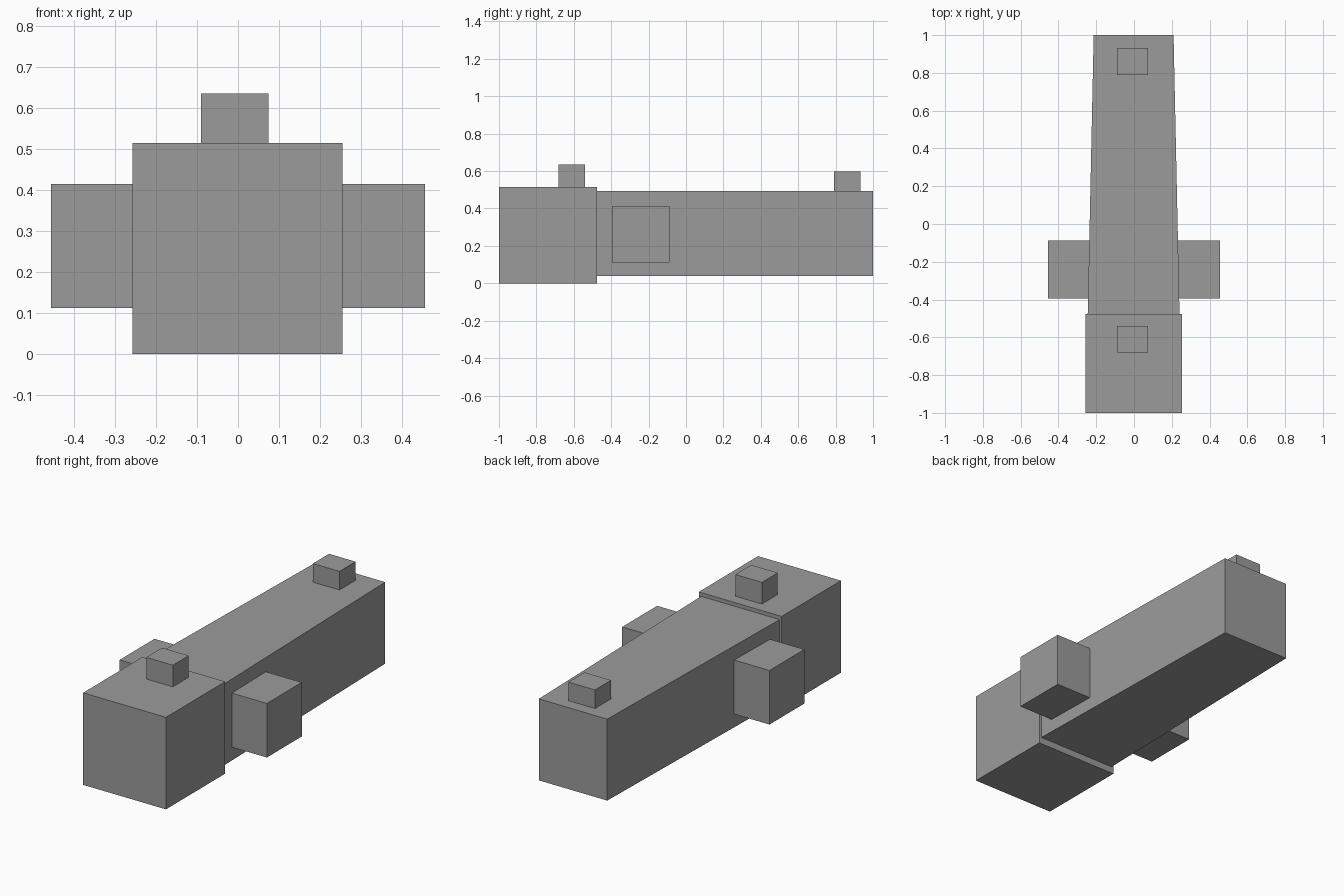
import bpy
import bmesh

default = bpy.data.objects.get("Cube")
if default:
    bpy.data.objects.remove(default, do_unlink=True)

grey = bpy.data.materials.new("plain grey")
grey.use_nodes = True
colour = (0.33, 0.33, 0.33, 1)
grey.diffuse_color = colour
grey.node_tree.nodes["Principled BSDF"].inputs["Base Color"].default_value = colour


def block(name, xs, ys, zs, back_width=1.0):
    """Box between the given limits; back_width narrows its rear end."""
    bm = bmesh.new()
    bmesh.ops.create_cube(bm, size=1)
    for v in bm.verts:
        taper = back_width if v.co.y > 0 else 1.0
        x = v.co.x * taper
        v.co = [(lo + hi) / 2 + c * (hi - lo)
                for c, (lo, hi) in zip((x, v.co.y, v.co.z), (xs, ys, zs))]
    mesh = bpy.data.meshes.new(name)
    bm.to_mesh(mesh)
    bm.free()
    mesh.materials.append(grey)
    obj = bpy.data.objects.new(name, mesh)
    bpy.context.collection.objects.link(obj)
    return obj


# Front block and the long body that narrows toward the back
block("front_block", (-0.257, 0.255), (-1, -0.477), (0, 0.514))
block("body", (-0.245, 0.241), (-0.477, 1), (0.038, 0.493), back_width=0.87)

# Side blocks, seated slightly inside the body
for name, side in (("left_side_block", 1), ("right_side_block", -1)):
    xs = sorted((side * 0.22, side * 0.455))
    block(name, xs, (-0.395, -0.087), (0.112, 0.414))

# Small blocks on top
block("front_sight", (-0.09, 0.074), (-0.681, -0.541), (0.51, 0.635))
block("rear_sight", (-0.09, 0.074), (0.79, 0.932), (0.49, 0.597))
